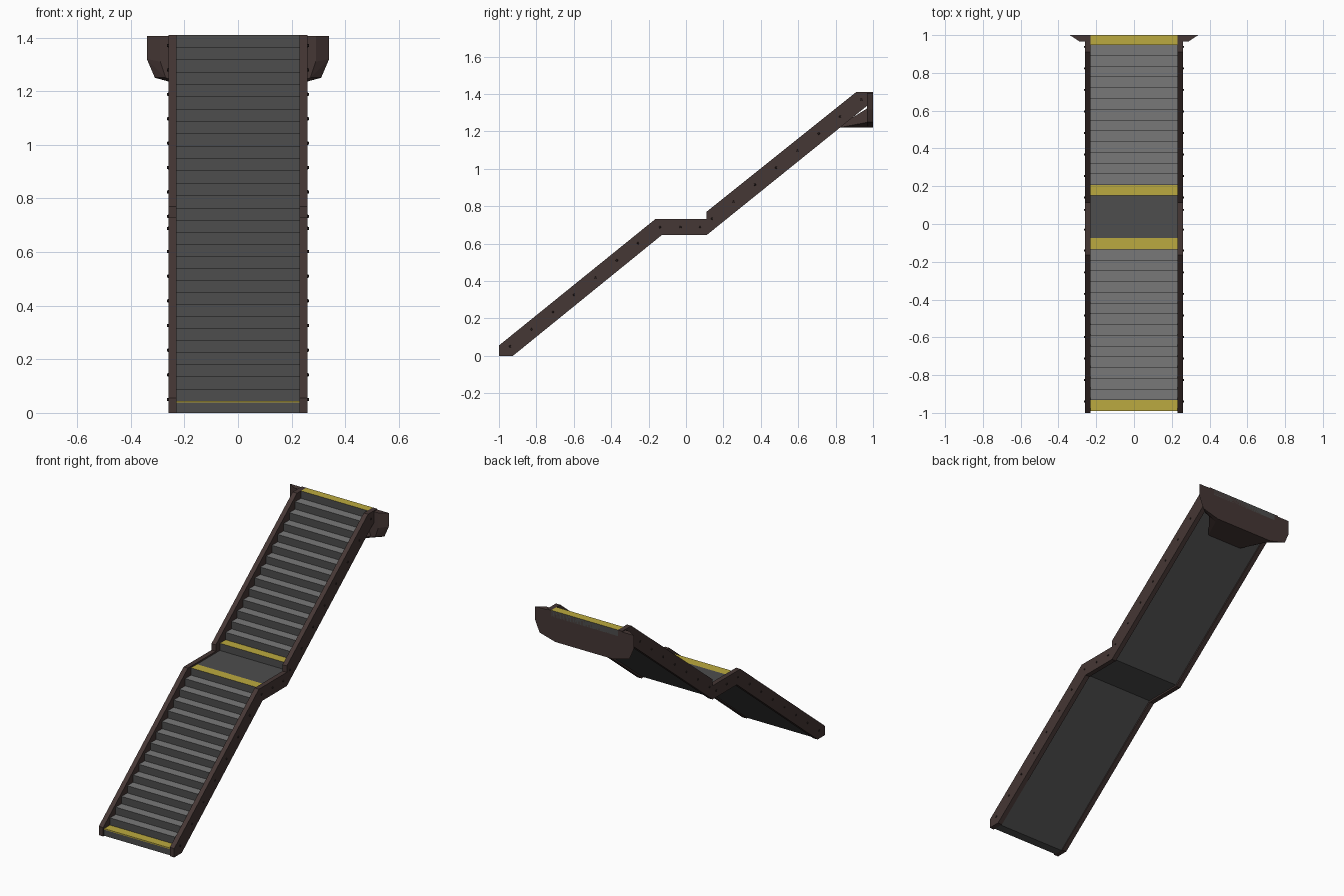
import bpy, bmesh, math
from mathutils import Vector

if "Cube" in bpy.data.objects:
    bpy.data.objects.remove(bpy.data.objects["Cube"])


def material(name, rgb):
    m = bpy.data.materials.new(name)
    m.diffuse_color = (*rgb, 1)
    m.use_nodes = True
    m.node_tree.nodes["Principled BSDF"].inputs["Base Color"].default_value = m.diffuse_color
    return m


BROWN = material("dark brown metal", (0.060, 0.038, 0.035))
BOLT = material("bolt dark brown", (0.025, 0.016, 0.015))
DARK = material("dark grey", (0.075, 0.075, 0.075))
TREAD = material("tread grey", (0.19, 0.19, 0.19))
YELLOW = material("safety yellow", (0.50, 0.40, 0.050))


def finish(name, bm, mats):
    bmesh.ops.recalc_face_normals(bm, faces=bm.faces)
    me = bpy.data.meshes.new(name)
    bm.to_mesh(me)
    bm.free()
    for m in mats:
        me.materials.append(m)
    ob = bpy.data.objects.new(name, me)
    bpy.context.collection.objects.link(ob)
    return ob


def extrude_x(name, profile, x0, x1, mats):
    """Extrude a (y, z) profile from x0 to x1."""
    bm = bmesh.new()
    face = bm.faces.new([bm.verts.new((x0, y, z)) for y, z in profile])
    ext = bmesh.ops.extrude_face_region(bm, geom=[face])
    moved = [g for g in ext["geom"] if isinstance(g, bmesh.types.BMVert)]
    bmesh.ops.translate(bm, verts=moved, vec=(x1 - x0, 0, 0))
    return finish(name, bm, mats)


def hull(name, points, mat):
    bm = bmesh.new()
    for p in points:
        bm.verts.new(p)
    bmesh.ops.convex_hull(bm, input=bm.verts)
    bmesh.ops.dissolve_limit(bm, angle_limit=0.02, verts=bm.verts, edges=bm.edges)
    return finish(name, bm, [mat])


# Steps: two flights joined by a landing
RUN = 0.057
profile = [(-0.99, 0.0), (-0.99, 0.038)]
for k in range(15):
    y, z = -0.99 + RUN * k, 0.045 * (k + 1)
    profile += [(y, z), (y + RUN, z)]
profile += [(-0.135, 0.72), (-0.075, 0.72), (0.15, 0.72)]
rise = (1.41 - 0.765) / 14
for k in range(15):
    y, z = 0.15 + RUN * k, 0.765 + rise * k
    profile += [(y, z), (min(y + RUN, 1.0) if k < 14 else 1.0, z)]
profile += [(1.0, 1.372), (0.106, 0.655), (-0.134, 0.655), (-0.934, 0.0)]
steps = extrude_x("steps", profile, -0.23, 0.23, [DARK, TREAD, YELLOW])
for p in steps.data.polygons:
    y, z = p.center.y, p.center.z
    if p.normal.z > 0.9:
        if y < -0.94 or -0.135 < y < -0.075 or 0.15 < y < 0.207 or y > 0.947:
            p.material_index = 2
        elif not -0.076 < y < 0.151:
            p.material_index = 1
    elif p.normal.y < -0.9 and 0.038 < z < 0.045 and y < -0.98:
        p.material_index = 2          # painted lip of the first step

# Side stringers with bolts
side = [(-1, 0), (-0.925, 0), (-0.13, 0.645), (0.11, 0.645), (1, 1.362),
        (1, 1.41), (0.91, 1.41), (0.11, 0.77), (0.11, 0.73), (-0.165, 0.73),
        (-1, 0.055)]
bolts = [(-0.94 + 0.114 * k, 0.05 + 0.092 * k) for k in range(7)]
bolts += [(-0.14, 0.688), (-0.03, 0.688), (0.075, 0.688)]
bolts += [(0.14 + 0.114 * k, 0.733 + 0.091 * k) for k in range(8)]
for s, label in ((-1, "left"), (1, "right")):
    extrude_x(label + "_stringer", side, s * 0.23, s * 0.26, [BROWN])
    bm = bmesh.new()
    for y, z in bolts:
        new = bmesh.ops.create_cone(bm, cap_ends=True, segments=6, radius1=0.008,
                                    radius2=0.005, depth=0.008)["verts"]
        for v in new:
            a, b, c = v.co
            v.co = Vector((s * (0.26 + c), y + a, z + b))
    finish(label + "_bolts", bm, [BOLT])

# Bevelled mounting plate at the top end
plate = []
for s in (-1, 1):
    plate += [(s * x, 1.0, z) for x, z in
              ((0.34, 1.405), (0.34, 1.32), (0.31, 1.25), (0.20, 1.22))]
    plate += [(s * x, 0.967, z) for x, z in
              ((0.29, 1.405), (0.29, 1.31), (0.27, 1.25), (0.19, 1.22))]
hull("mounting_plate", plate, BROWN)

# Wedge bracket under the top end
bracket = []
for s in (-1, 1):
    bracket += [(s * 0.20, 0.99, 1.22), (s * 0.12, 0.82, 1.22), (s * 0.12, 0.83, 1.235),
                (s * 0.22, 0.98, 1.33), (s * 0.25, 0.98, 1.25)]
hull("support_bracket", bracket, BROWN)
